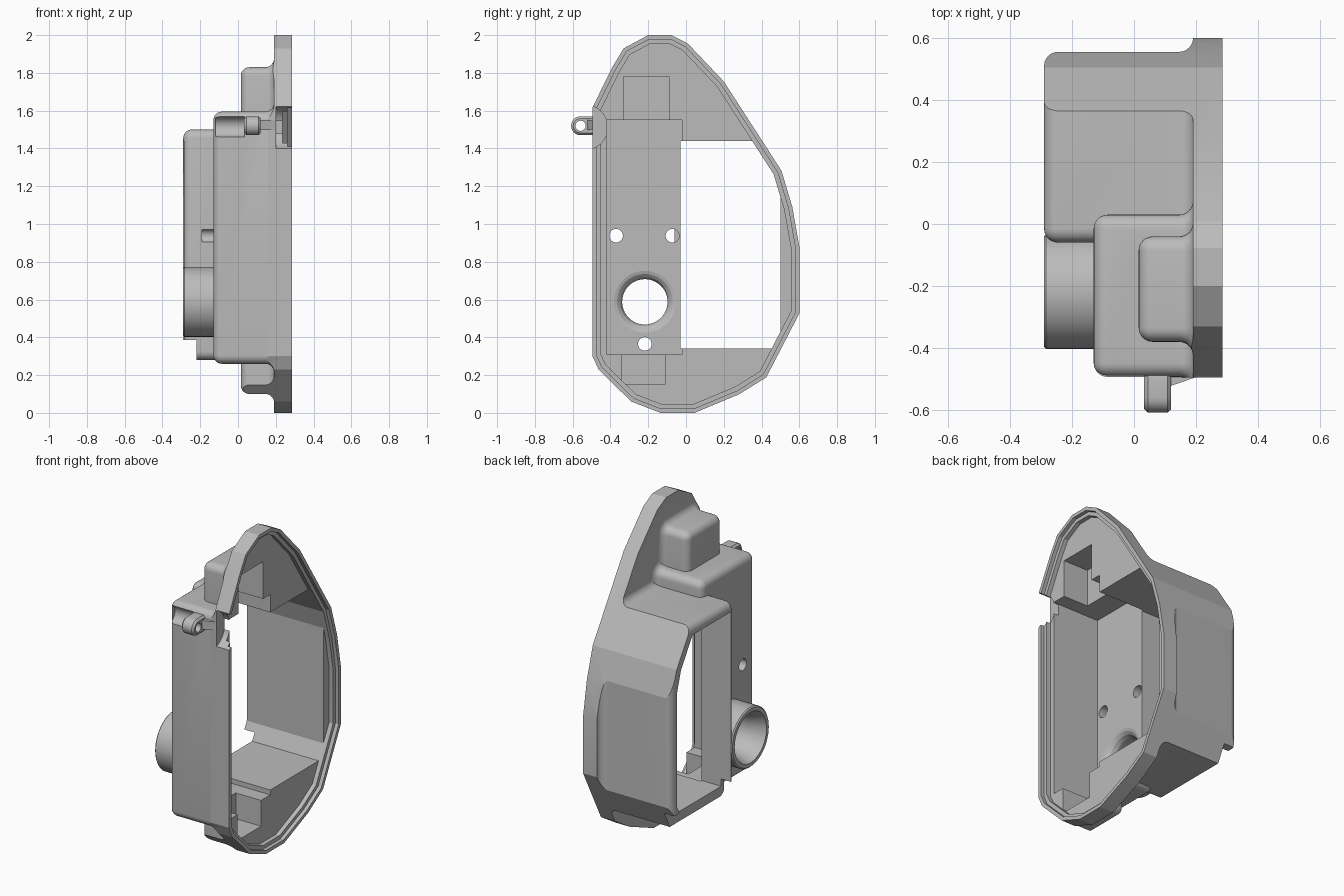
import bpy, bmesh, math
from mathutils import Vector

cube = bpy.data.objects.get("Cube")
if cube:
    bpy.data.objects.remove(cube)

grey = bpy.data.materials.new("casing_grey")
grey.use_nodes = True
grey.diffuse_color = (0.5, 0.5, 0.5, 1)
grey.node_tree.nodes["Principled BSDF"].inputs["Base Color"].default_value = (0.5, 0.5, 0.5, 1)

# Egg outline of the casing in (y, z)
EGG = [Vector(p) for p in (
    (-0.2, 2), (-0.077, 2), (0.01, 1.955), (0.2, 1.755), (0.505, 1.283),
    (0.563, 1.09), (0.6, 0.88), (0.6, 0.526), (0.425, 0.188), (0.28, 0.098),
    (0.045, 0), (-0.135, 0), (-0.29, 0.06), (-0.463, 0.23), (-0.495, 0.3),
    (-0.495, 1.617), (-0.39, 1.83), (-0.33, 1.93))]
STEPS = [math.radians(15 * i) for i in range(7)]
RIM = 0.19


def loft(name, rings):
    """Closed solid through rings of 3D points."""
    bm = bmesh.new()
    loops = [[bm.verts.new(p) for p in ring] for ring in rings]
    n = len(loops[0])
    for a, b in zip(loops, loops[1:]):
        for i in range(n):
            j = (i + 1) % n
            bm.faces.new((a[i], a[j], b[j], b[i]))
    bm.faces.new(loops[0])
    bm.faces.new(loops[-1])
    bmesh.ops.recalc_face_normals(bm, faces=bm.faces)
    mesh = bpy.data.meshes.new(name)
    bm.to_mesh(mesh)
    bm.free()
    mesh.materials.append(grey)
    ob = bpy.data.objects.new(name, mesh)
    bpy.context.scene.collection.objects.link(ob)
    return ob


def egg(name, inset, x0, x1):
    pts = []
    for i, p in enumerate(EGG):
        d1 = (p - EGG[i - 1]).normalized()
        d2 = (EGG[(i + 1) % len(EGG)] - p).normalized()
        n1, n2 = Vector((d1.y, -d1.x)), Vector((d2.y, -d2.x))
        pts.append(p + (n1 + n2) * inset / (1 + n1.dot(n2)))
    return loft(name, [[(x, p.x, p.y) for p in pts] for x in (x0, x1)])


def rounded_ring(x, y0, y1, z0, z1, r, d):
    """Rounded rectangle shrunk by d at depth x."""
    c = max(r - d, 0.003)
    y0, y1, z0, z1 = y0 + d, y1 - d, z0 + d, z1 - d
    ring = []
    for k, (cy, cz) in enumerate(((y1 - c, z1 - c), (y0 + c, z1 - c),
                                  (y0 + c, z0 + c), (y1 - c, z0 + c))):
        for a in STEPS:
            t = a + k * math.pi / 2
            ring.append((x, cy + c * math.cos(t), cz + c * math.sin(t)))
    return ring


def boss(name, x0, y0, y1, z0, z1, r=0.045, flare=0.045):
    """Rounded block that flares smoothly into the rim."""
    levels = [(x0 + r * (1 - math.cos(a)), r * (1 - math.sin(a))) for a in STEPS]
    levels += [(RIM + 0.0005 - flare * (1 - math.sin(a)), -flare * (1 - math.cos(a))) for a in STEPS]
    levels.append((0.22, -flare))
    return loft(name, [rounded_ring(x, y0, y1, z0, z1, r, d) for x, d in levels])


def block(name, x0, x1, y0, y1, z0, z1):
    return loft(name, [[(x, y0, z0), (x, y1, z0), (x, y1, z1), (x, y0, z1)] for x in (x0, x1)])


def lathe(name, y, z, profile, n=48):
    """Round solid about an axis along x, profile of (x, radius)."""
    return loft(name, [[(x, y + r * math.cos(i * math.tau / n), z + r * math.sin(i * math.tau / n))
                        for i in range(n)] for x, r in profile])


def combine(target, op, *tools):
    for tool in tools:
        mod = target.modifiers.new("cut", 'BOOLEAN')
        mod.operation, mod.solver, mod.object = op, 'EXACT', tool
        bpy.context.view_layer.update()
        bpy.context.view_layer.objects.active = target
        with bpy.context.temp_override(object=target, active_object=target):
            bpy.ops.object.modifier_apply(modifier=mod.name)
        bpy.data.objects.remove(tool)
    return target


# Outer body: flange plate with the four housings, trimmed by the egg
casing = block("casing_shell", RIM, 0.4, -1, 1, -0.5, 2.5)
combine(casing, 'UNION',
        boss("rear_housing", -0.29, -0.06, 0.555, 0.28, 1.5),
        boss("front_housing", -0.13, -0.493, 0.03, 0.26, 1.595),
        boss("top_housing", 0.015, -0.38, -0.04, 1.3, 1.83),
        boss("bottom_housing", 0.015, -0.38, -0.06, 0.1, 0.6))
combine(casing, 'INTERSECT', egg("outline", 0, -0.6, 0.285))

# Round port collar
combine(casing, 'UNION',
        lathe("port_collar", -0.218, 0.588, ((-0.29, 0.178), (-0.283, 0.185), (-0.1, 0.185))))

# Inner cavity, open at the rear housing
cavity = block("cavity", 0.235, 0.4, -1, 1, -0.5, 2.5)
combine(cavity, 'UNION',
        block("rear_cavity", -0.5, 0.3, -0.03, 0.5, 0.34, 1.44),
        block("front_cavity", -0.085, 0.31, -0.42, -0.02, 0.31, 1.55),
        block("top_cavity", 0.065, 0.32, -0.33, -0.09, 1.4, 1.78),
        block("bottom_cavity", 0.062, 0.33, -0.34, -0.11, 0.15, 0.5))
combine(cavity, 'INTERSECT', egg("inner_outline", 0.045, -0.6, 0.38))
combine(casing, 'DIFFERENCE', cavity, egg("rim_rebate", 0.022, 0.262, 0.39))

# Port bore, screw holes, lower step, side button notch and lug scoop
combine(casing, 'DIFFERENCE',
        lathe("port_bore", -0.218, 0.588,
              ((-0.31, 0.163), (-0.28, 0.152), (-0.24, 0.135), (-0.19, 0.122),
               (-0.13, 0.12), (-0.105, 0.13), (-0.09, 0.147), (-0.083, 0.17), (-0.06, 0.17))),
        *[lathe("screw_hole", y, z, ((-0.19, 0.036), (-0.03, 0.036)), 24)
          for y, z in ((-0.37, 0.938), (-0.072, 0.938), (-0.218, 0.365))],
        block("lower_step", -0.6, -0.22, -0.8, 0.8, 0, 0.385),
        lathe("button_notch", -0.533, 1.512, ((0.2, 0.118), (0.41, 0.118))),
        lathe("lug_scoop", -0.5, 1.515, ((-0.12, 0.055), (0.035, 0.055)), 32))

# Strap lug with its eye and side brace
lug = loft("strap_lug", [rounded_ring(x, -0.608, -0.45, 1.47, 1.57, 0.049, d)
                         for x, d in ((0.033, 0.012), (0.045, 0), (0.108, 0), (0.12, 0.012))])
combine(lug, 'DIFFERENCE', lathe("lug_eye", -0.558, 1.52, ((-0.1, 0.027), (0.3, 0.027)), 24))
brace = loft("lug_brace", [[(0.11, -0.525, z), (0.2, -0.494, z), (0.2, -0.47, z), (0.11, -0.47, z)]
                           for z in (1.497, 1.55)])

for ob in bpy.context.selected_objects:
    ob.select_set(False)
for ob in (casing, lug, brace):
    ob.select_set(True)
bpy.context.view_layer.objects.active = casing
bpy.ops.object.shade_smooth_by_angle(angle=math.radians(16))
